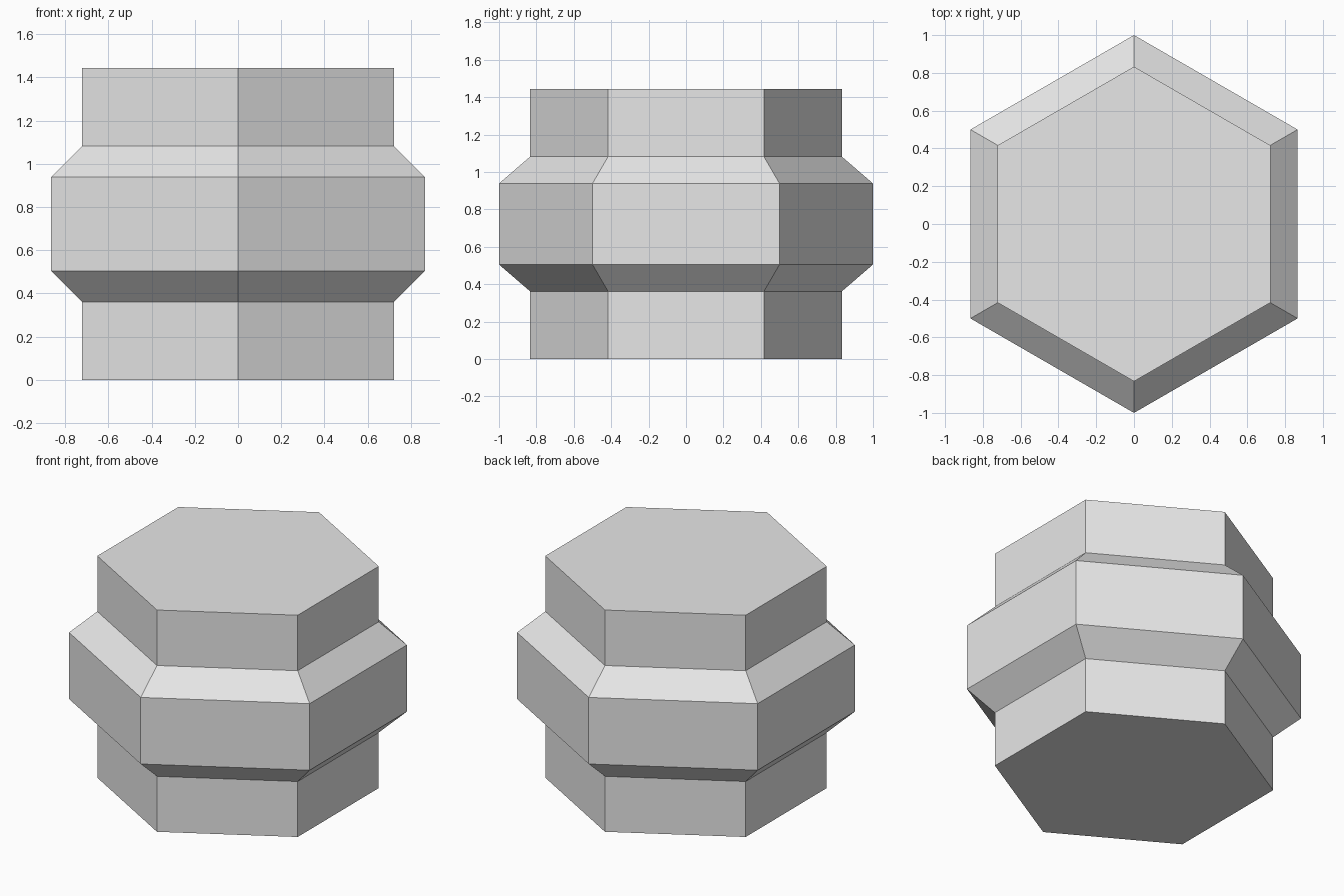
import bpy
import bmesh
from math import sin, cos, pi

# Remove the default cube
cube = bpy.data.objects.get("Cube")
if cube:
    bpy.data.objects.remove(cube, do_unlink=True)

# Plain grey material
grey = bpy.data.materials.new("light_grey")
grey.use_nodes = True
colour = (0.8, 0.8, 0.8, 1)
grey.diffuse_color = colour
grey.node_tree.nodes["Principled BSDF"].inputs["Base Color"].default_value = colour

# Radius and height of each hexagonal ring, bottom to top
SIDES = 6
NECK, COLLAR = 0.833, 1.0
profile = [(NECK, 0), (NECK, 0.361), (COLLAR, 0.505),
           (COLLAR, 0.938), (NECK, 1.082), (NECK, 1.443)]

# Hexagonal body: stacked rings with a corner on the front and back
bm = bmesh.new()
rings = []
for radius, z in profile:
    angles = [pi / 2 + 2 * pi * i / SIDES for i in range(SIDES)]
    rings.append([bm.verts.new((radius * cos(a), radius * sin(a), z)) for a in angles])
for low, high in zip(rings, rings[1:]):
    for i in range(SIDES):
        j = (i + 1) % SIDES
        bm.faces.new((low[i], low[j], high[j], high[i]))

# Flat end caps
bm.faces.new(reversed(rings[0]))
bm.faces.new(rings[-1])
bmesh.ops.recalc_face_normals(bm, faces=bm.faces)

mesh = bpy.data.meshes.new("hexagonal_body")
bm.to_mesh(mesh)
bm.free()
mesh.materials.append(grey)
body = bpy.data.objects.new("hexagonal_body", mesh)
bpy.context.collection.objects.link(body)
